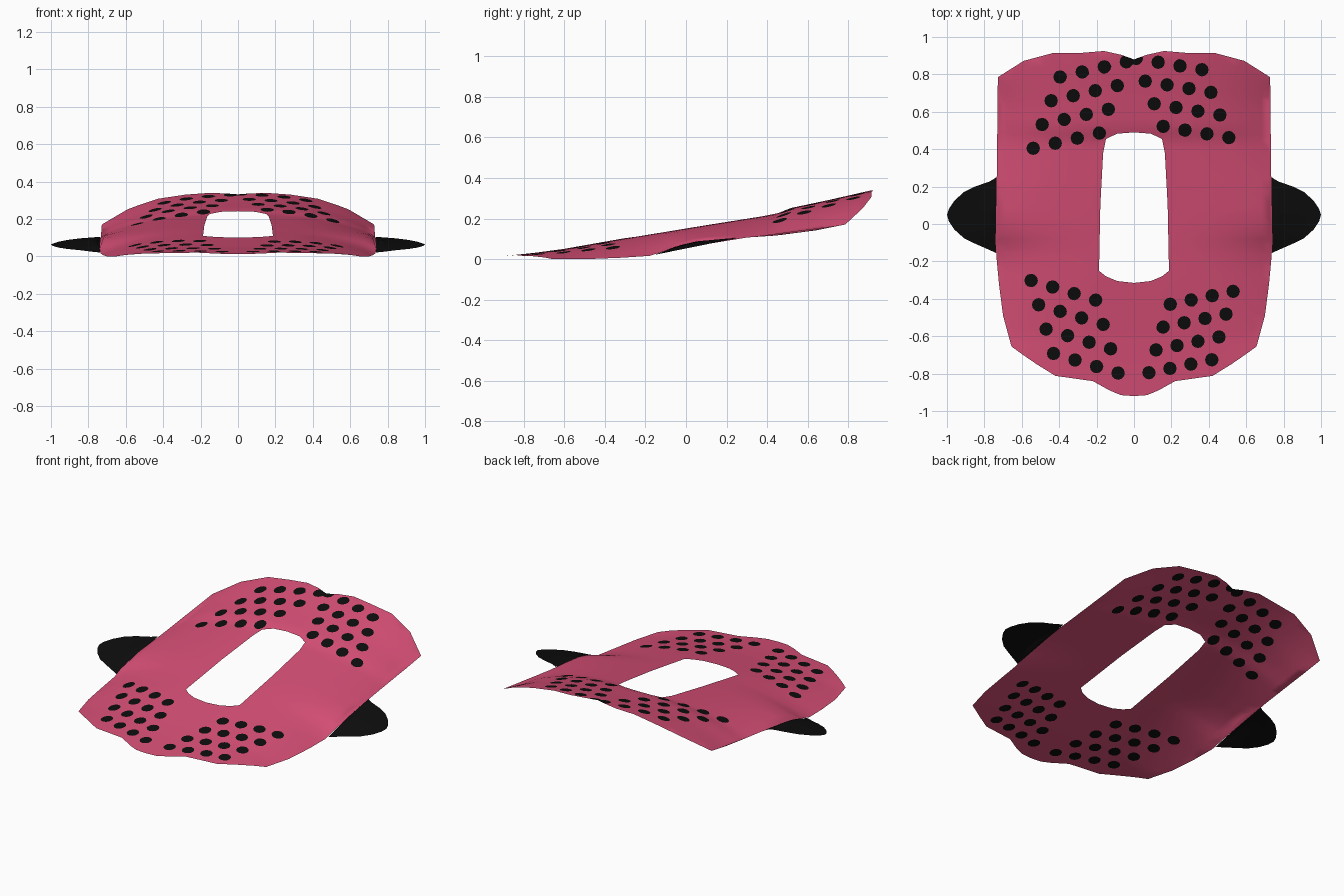
import bpy, bmesh, math
from mathutils import Vector
from mathutils.geometry import delaunay_2d_cdt

if "Cube" in bpy.data.objects:
    bpy.data.objects.remove(bpy.data.objects["Cube"])


def material(name, rgb):
    m = bpy.data.materials.new(name)
    m.diffuse_color = (*rgb, 1)
    m.use_nodes = True
    m.node_tree.nodes["Principled BSDF"].inputs["Base Color"].default_value = m.diffuse_color
    return m


pink = material("rose pink", (0.68, 0.078, 0.183))
black = material("black", (0.004, 0.004, 0.004))


def lerp(table, t):
    if t <= table[0][0]:
        return table[0][1]
    for (a, va), (b, vb) in zip(table, table[1:]):
        if t <= b:
            return va + (vb - va) * (t - a) / (b - a)
    return table[-1][1]


def inside(p, poly):
    hit = False
    for i, (x1, y1) in enumerate(poly):
        x0, y0 = poly[i - 1]
        if (y0 > p.y) != (y1 > p.y) and p.x < (x1 - x0) * (p.y - y0) / (y1 - y0) + x0:
            hit = not hit
    return hit


def mirrored(half):
    return half + [(-x, y) for x, y in reversed(half) if x > 0]


def sheet(name, outline, holes, loops, step, height, mats, pick):
    """Triangulate an outline in plan and lift it onto a height function."""
    pts, edges = [], []
    for loop in [outline] + holes + loops:
        s, n = len(pts), len(loop)
        pts += [Vector(p) for p in loop]
        edges += [(s + i, s + (i + 1) % n) for i in range(n)]
    n = int(1 / step) + 1
    for i in range(-n, n + 1):
        for j in range(-n, n + 1):
            p = Vector((i * step, j * step))
            if inside(p, outline):
                pts.append(p)
    verts, _, faces, *_ = delaunay_2d_cdt(pts, edges, [], 0, 1e-5)
    bm = bmesh.new()
    bv = [bm.verts.new((v.x, v.y, height(v.x, v.y))) for v in verts]
    for f in faces:
        c = sum((verts[i] for i in f), Vector((0, 0))) / len(f)
        if inside(c, outline) and not any(inside(c, h) for h in holes):
            face = bm.faces.new([bv[i] for i in f])
            face.material_index = pick(c)
            face.smooth = True
    bmesh.ops.delete(bm, geom=[v for v in bm.verts if not v.link_faces], context='VERTS')
    bm.normal_update()
    for f in bm.faces:
        if f.normal.z < 0:
            f.normal_flip()
    me = bpy.data.meshes.new(name)
    bm.to_mesh(me)
    bm.free()
    for m in mats:
        me.materials.append(m)
    ob = bpy.data.objects.new(name, me)
    bpy.context.collection.objects.link(ob)
    return ob


# Main padded panel: plan outline and central opening
outline = mirrored([(0, .88), (.07, .905), (.16, .925), (.28, .915), (.43, .915), (.59, .872),
                    (.728, .785), (.733, .3), (.74, -.1), (.735, -.18), (.722, -.32),
                    (.70, -.49), (.655, -.655), (.6, -.695), (.52, -.75), (.42, -.812),
                    (.22, -.84), (.13, -.89), (.07, -.915), (0, -.92)])
opening = mirrored([(0, .49), (.09, .483), (.15, .455), (.165, .38), (.18, .1), (.187, -.25),
                    (.15, -.28), (.09, -.305), (0, -.315)])

# Heights along the centre line and along the side edge
centre = [(-.92, .022), (-.75, .04), (-.6, .06), (-.3, .113), (0, .162), (.44, .232),
          (.52, .262), (.7, .3), (.92, .35)]
edge = [(-.92, .0), (-.6, -.01), (-.4, .006), (-.22, .018), (-.13, .035), (-.05, .075), (.05, .1),
        (.2, .112), (.45, .12), (.65, .145), (.78, .175), (.92, .2)]


def panel_z(x, y):
    c, e = lerp(centre, y), lerp(edge, y)
    return c + (e - c) * min(1, abs(x) / .735) ** 2.9


# Four slanted 4 x 4 fields of vent dots: start, step along row, step between rows
R = .036
fields = [((-.395, .786), (.118, .027), (-.048, -.127)),
          ((.012, .885), (.117, -.02), (.048, -.121)),
          ((-.55, -.302), (.115, -.035), (.04, -.13)),
          ((.53, -.36), (-.112, -.023), (-.038, -.122))]
dots = [Vector(s) + Vector(a) * i + Vector(b) * j
        for s, a, b in fields for i in range(4) for j in range(4)]
rings = [[(d.x + R * math.cos(k * math.pi / 6), d.y + R * math.sin(k * math.pi / 6))
          for k in range(12)] for d in dots]
panel = sheet("padded_panel", outline, [opening], rings, .0401, panel_z, [pink, black],
              lambda c: int(any((c - d).length < R for d in dots)))

# Side wings, sloping down from the panel edge to the tip
wing = [(.735, .25), (.77, .228), (.85, .2), (.91, .17), (.96, .125), (.99, .08), (1, .05),
        (.99, .015), (.96, -.03), (.91, -.075), (.85, -.105), (.77, -.14), (.738, -.155)]


def wing_z(x, y):
    t = min(1, max(0, (abs(x) - .735) / .265))
    rim = .072 + .2 * (y - .05)
    return lerp(edge, y) * (1 - t) ** 2 + rim * (1 - (1 - t) ** 2)


wings = [sheet(side + "_wing", [(s * x, y) for x, y in wing], [], [], .0301, wing_z, [black],
               lambda c: 0) for s, side in ((1, "right"), (-1, "left"))]

# Stand everything on the ground
low = min(v.co.z for v in panel.data.vertices)
for ob in [panel] + wings:
    for v in ob.data.vertices:
        v.co.z -= low
